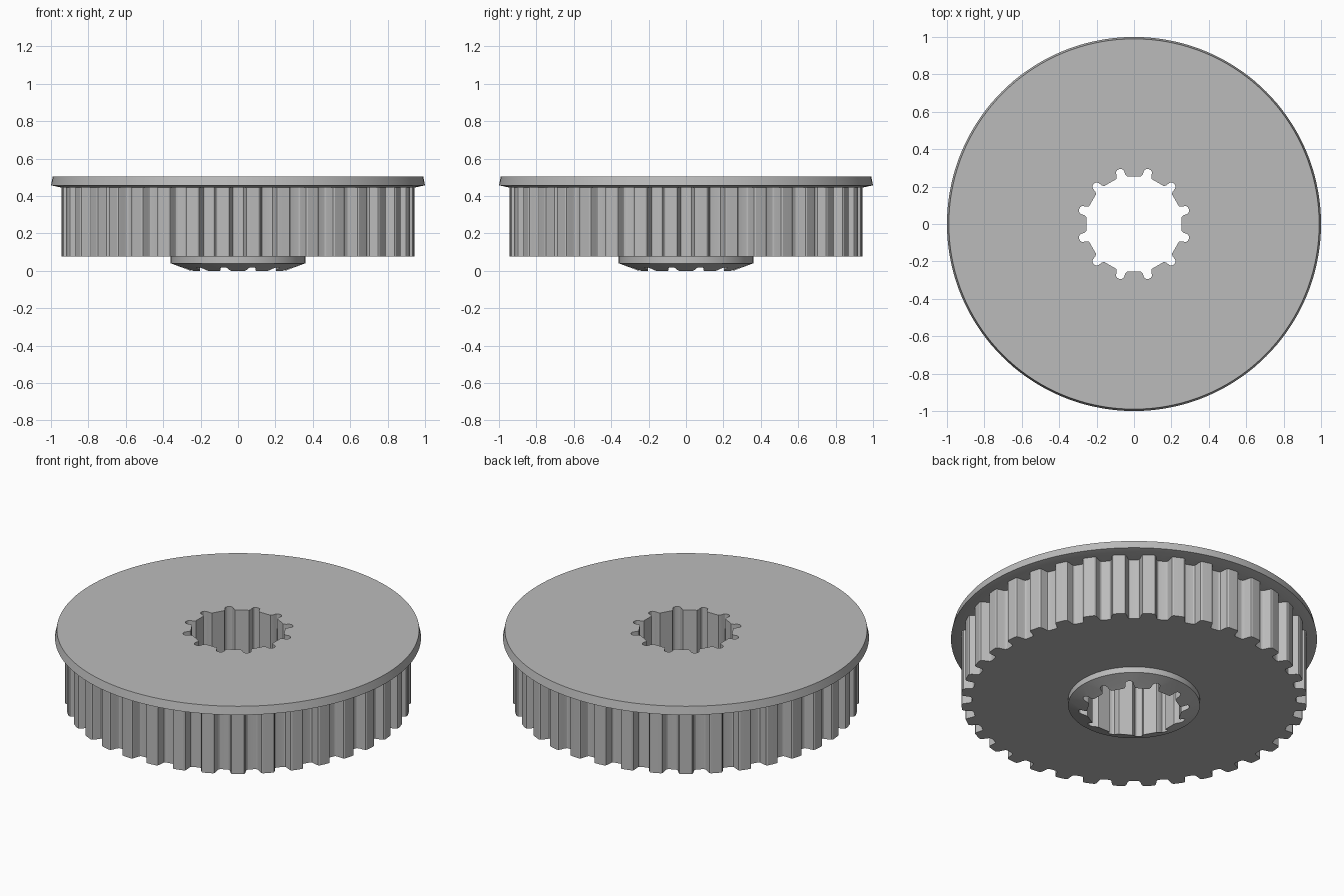
import bpy, bmesh, math

if "Cube" in bpy.data.objects:
    bpy.data.objects.remove(bpy.data.objects["Cube"], do_unlink=True)

GREY = (0.5, 0.5, 0.5, 1.0)
mat = bpy.data.materials.new("plain grey")
mat.use_nodes = True
mat.diffuse_color = GREY
mat.node_tree.nodes["Principled BSDF"].inputs["Base Color"].default_value = GREY

# Half profiles of one tooth / one spline: (degrees from its centre, radius)
TOOTH = [(0, .945), (1.7, .945), (2.2, .94), (2.5, .928), (2.8, .903),
         (3.1, .892), (3.6, .887), (4.3, .886)]
SPLINE = [(0, .304), (2.2, .302), (3.7, .296), (4.5, .285), (5.0, .27), (6.6, .258)]
TOP, BASE, HUB_R, CONE_Z = .505, .075, .36, .04
UNDER = .445


def repeat_profile(half, count):
    """Mirror a half profile and repeat it around the axis, half a pitch off x."""
    full = [(-a, r) for a, r in reversed(half[1:])] + half
    pitch = 360 / count
    return [(r * math.cos(t), r * math.sin(t))
            for i in range(count) for a, r in full
            for t in [math.radians(pitch * (i + .5) + a)]]


def circle(radius, count=144):
    return [(radius * math.cos(2 * math.pi * i / count),
             radius * math.sin(2 * math.pi * i / count)) for i in range(count)]


def ring(bm, outline, z):
    """Closed loop of edges; z is a number or a function of the radius."""
    height = z if callable(z) else lambda r: z
    verts = [bm.verts.new((x, y, height(math.hypot(x, y)))) for x, y in outline]
    for i, v in enumerate(verts):
        bm.edges.new((v, verts[i - 1]))
    return verts


def wall(bm, a, b):
    for i in range(len(a)):
        bm.faces.new((a[i - 1], a[i], b[i], b[i - 1]))


def annulus(bm, outer, inner, up):
    """Fill the surface between two loops with differing point counts."""
    loops = set(outer) | set(inner)
    edges = [e for e in bm.edges if e.verts[0] in loops and e.verts[1] in loops
             and ((e.verts[0] in outer) == (e.verts[1] in outer))]
    made = bmesh.ops.triangle_fill(bm, edges=edges, use_beauty=True,
                                   use_dissolve=False, normal=(0, 0, up))
    for g in made["geom"]:
        if isinstance(g, bmesh.types.BMFace):
            g.normal_update()
            if g.normal.z * up < 0:
                g.normal_flip()


def finish(bm, name):
    mesh = bpy.data.meshes.new(name)
    bm.to_mesh(mesh)
    bm.free()
    mesh.materials.append(mat)
    obj = bpy.data.objects.new(name, mesh)
    bpy.context.collection.objects.link(obj)
    bpy.ops.object.select_all(action="DESELECT")
    obj.select_set(True)
    bpy.context.view_layer.objects.active = obj
    bpy.ops.object.shade_smooth_by_angle(angle=math.radians(25))


teeth = repeat_profile(TOOTH, 36)
splines = repeat_profile(SPLINE, 12)


def cone(r):
    return max(0, CONE_Z * (r - .258) / (HUB_R - .258))


# Flange: splined top face, slightly flared rim, shallow conical underside
bm = bmesh.new()
top_edge = ring(bm, circle(.99), TOP)
annulus(bm, top_edge, ring(bm, splines, TOP), 1)
rim = ring(bm, circle(1.0), .457)
wall(bm, rim, top_edge)
under = ring(bm, circle(.946), UNDER)
wall(bm, under, rim)
annulus(bm, under, ring(bm, teeth, UNDER), -1)
finish(bm, "flange")

# Toothed drum: outer wall and flat base around the hub
bm = bmesh.new()
low = ring(bm, teeth, BASE)
wall(bm, low, ring(bm, teeth, UNDER))
annulus(bm, low, ring(bm, circle(HUB_R), BASE), -1)
finish(bm, "toothed_drum")

# Hub: short collar and a cone running into the bore
bm = bmesh.new()
collar = ring(bm, circle(HUB_R), CONE_Z)
wall(bm, collar, ring(bm, circle(HUB_R), BASE))
annulus(bm, collar, ring(bm, splines, cone), -1)
finish(bm, "hub")

# Bore: splined lining facing the axis
bm = bmesh.new()
wall(bm, ring(bm, splines, TOP), ring(bm, splines, cone))
finish(bm, "splined_bore")
